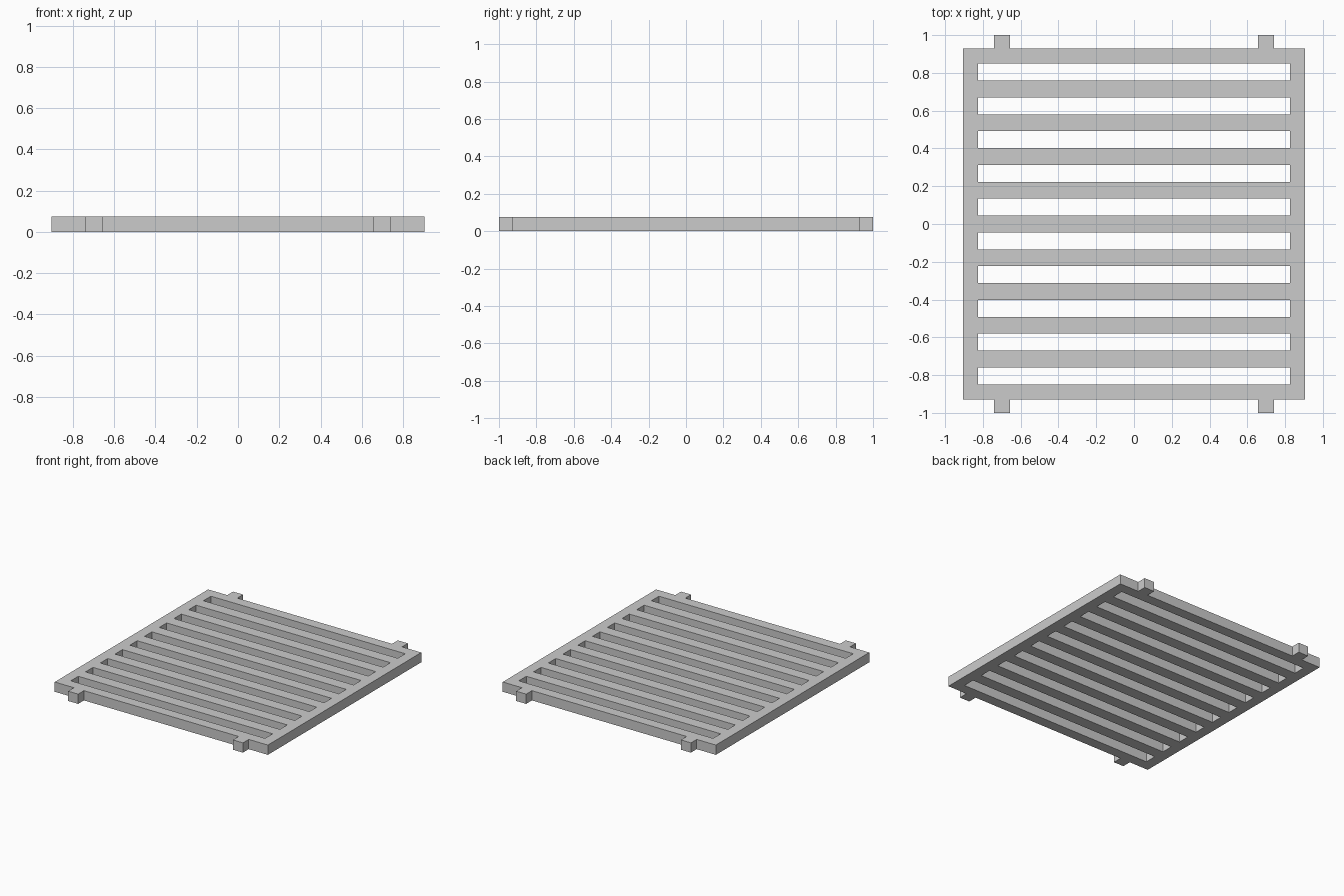
import bpy, bmesh

if "Cube" in bpy.data.objects:
    bpy.data.objects.remove(bpy.data.objects["Cube"])

THICK = 0.075
HALF_X, HALF_Y = 0.905, 0.93      # outer frame
IN_X = 0.825                      # slot half length
TAB_IN, TAB_OUT = 0.657, 0.742    # tab extent in x
BARS, PITCH, BAR_W = 9, 0.1786, 0.089
IN_Y = 0.85                       # outermost slot edge

# Grid lines: bar edges along y, frame and tab edges along x
xs = sorted(s * v for s in (-1, 1) for v in (HALF_X, IN_X, TAB_OUT, TAB_IN))
bars = [(i - (BARS - 1) / 2) * PITCH for i in range(BARS)]
ys = sorted([s * v for s in (-1, 1) for v in (1.0, HALF_Y, IN_Y)]
            + [c + s * BAR_W / 2 for c in bars for s in (-1, 1)])


def is_solid(x, y):
    if abs(y) > HALF_Y:                                   # locating tabs
        return TAB_IN < abs(x) < TAB_OUT
    if abs(x) > IN_X or abs(y) > IN_Y:                    # outer frame
        return True
    return any(abs(y - c) < BAR_W / 2 for c in bars)      # slats


# Plan of the grate as one connected sheet, extruded to a watertight slab
bm = bmesh.new()
verts = {}


def vert(i, j):
    if (i, j) not in verts:
        verts[i, j] = bm.verts.new((xs[i], ys[j], 0))
    return verts[i, j]


for i in range(len(xs) - 1):
    for j in range(len(ys) - 1):
        if is_solid((xs[i] + xs[i + 1]) / 2, (ys[j] + ys[j + 1]) / 2):
            bm.faces.new([vert(i, j), vert(i + 1, j), vert(i + 1, j + 1), vert(i, j + 1)])

ext = bmesh.ops.extrude_face_region(bm, geom=bm.faces[:], use_keep_orig=True)
top = [g for g in ext["geom"] if isinstance(g, bmesh.types.BMVert)]
bmesh.ops.translate(bm, verts=top, vec=(0, 0, THICK))
bmesh.ops.recalc_face_normals(bm, faces=bm.faces[:])

mesh = bpy.data.meshes.new("slatted_grate")
bm.to_mesh(mesh)
bm.free()
grate = bpy.data.objects.new("slatted_grate", mesh)
bpy.context.collection.objects.link(grate)
